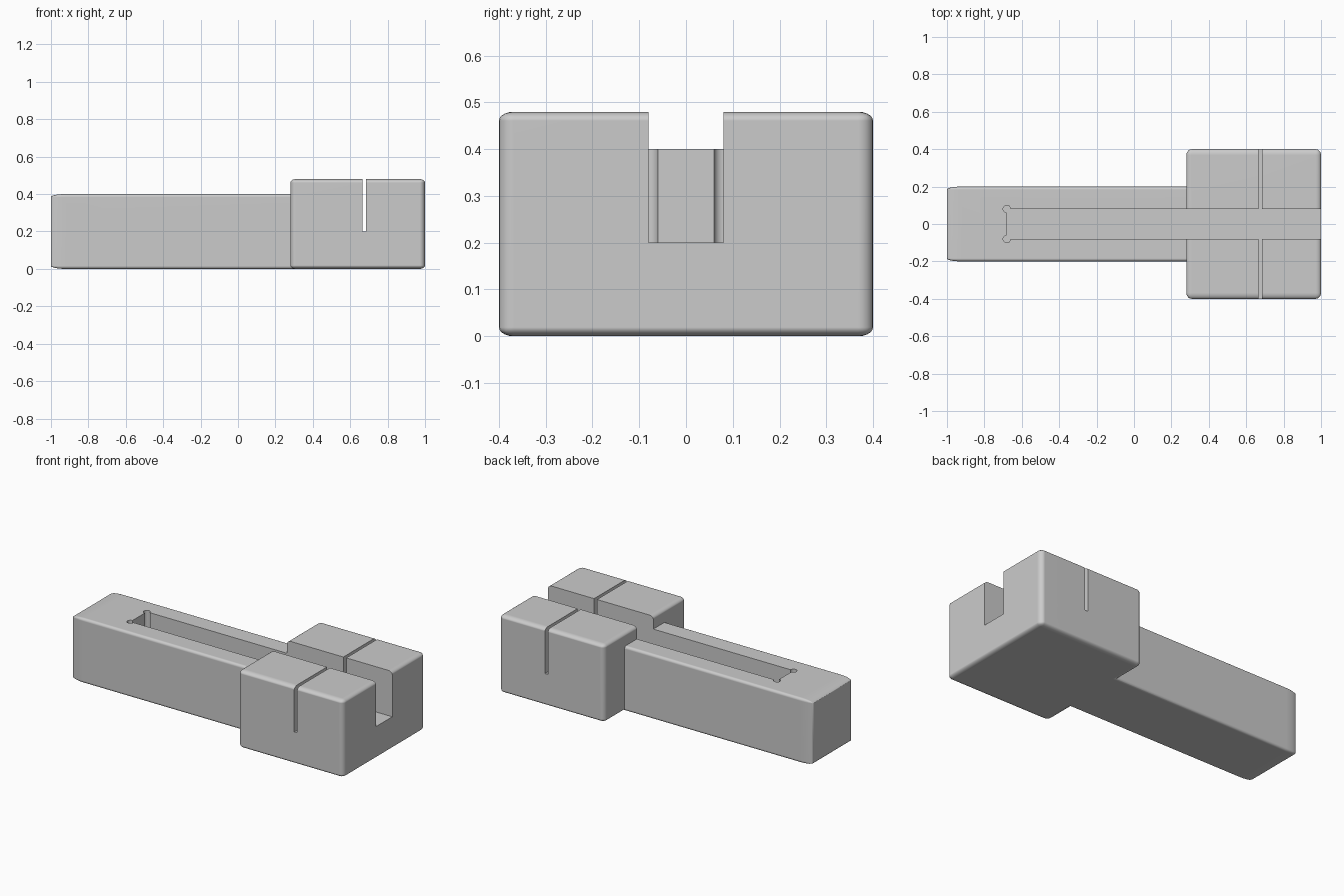
import bpy, bmesh, math

if "Cube" in bpy.data.objects:
    bpy.data.objects.remove(bpy.data.objects["Cube"])

grey = bpy.data.materials.new("plain grey")
grey.diffuse_color = (0.6, 0.6, 0.6, 1)
grey.use_nodes = True
grey.node_tree.nodes["Principled BSDF"].inputs["Base Color"].default_value = grey.diffuse_color


def make_object(name, bm):
    bmesh.ops.recalc_face_normals(bm, faces=bm.faces)
    mesh = bpy.data.meshes.new(name)
    bm.to_mesh(mesh)
    bm.free()
    mesh.materials.append(grey)
    obj = bpy.data.objects.new(name, mesh)
    bpy.context.collection.objects.link(obj)
    return obj


def rounded_block(name, center, half, trim=0.0):
    """Rounded cube stretched to size; trim shortens its +x half."""
    bm = bmesh.new()
    bmesh.ops.create_cube(bm, size=2)
    bmesh.ops.bevel(bm, geom=bm.edges[:], offset=0.08, segments=5,
                    profile=0.5, affect='EDGES')
    for v in bm.verts:
        for i in range(3):
            v.co[i] = v.co[i] * half[i] + center[i]
        if v.co.x > center[0]:
            v.co.x -= trim
    return make_object(name, bm)


def prism(name, outline, z0, z1):
    bm = bmesh.new()
    face = bm.faces.new([bm.verts.new((x, y, z0)) for x, y in outline])
    top = bmesh.ops.extrude_face_region(bm, geom=[face])["geom"]
    for v in top:
        if isinstance(v, bmesh.types.BMVert):
            v.co.z = z1
    return make_object(name, bm)


def combine(target, other, operation):
    mod = target.modifiers.new(operation.lower(), 'BOOLEAN')
    mod.object, mod.operation, mod.solver = other, operation, 'EXACT'
    bpy.ops.object.modifier_apply(modifier=mod.name)
    bpy.data.objects.remove(other)


def arc(cx, cy, start, end, r=0.02, n=18):
    return [(cx + r * math.cos(math.radians(start + (end - start) * i / n)),
             cy + r * math.sin(math.radians(start + (end - start) * i / n)))
            for i in range(n + 1)]


# long bar and wide head, merged into one body
body = rounded_block("slotted_body", (0, 0, 0.2), (1, 0.2, 0.2), trim=0.3)
head = rounded_block("head", (0.64, 0, 0.24), (0.36, 0.4, 0.24))
bpy.context.view_layer.objects.active = body
body.select_set(True)
combine(body, head, 'UNION')

# long channel with round corner reliefs, crossed by a thin slit
s0, s1, w, end = 0.665, 0.685, 0.08, -0.68
outline = [(1.1, -w), (1.1, w), (s1, w), (s1, 0.5), (s0, 0.5), (s0, w)]
outline += arc(end, w, 0, 270) + arc(end, -w, 90, 360)
outline += [(s0, -w), (s0, -0.5), (s1, -0.5), (s1, -w)]
combine(body, prism("channel_cutter", outline, 0.2, 0.7), 'DIFFERENCE')

# smooth rounded edges, crisp cuts
bpy.ops.object.shade_smooth_by_angle(angle=math.radians(35))
normals = body.modifiers.new("flat face normals", 'WEIGHTED_NORMAL')
normals.keep_sharp = True
